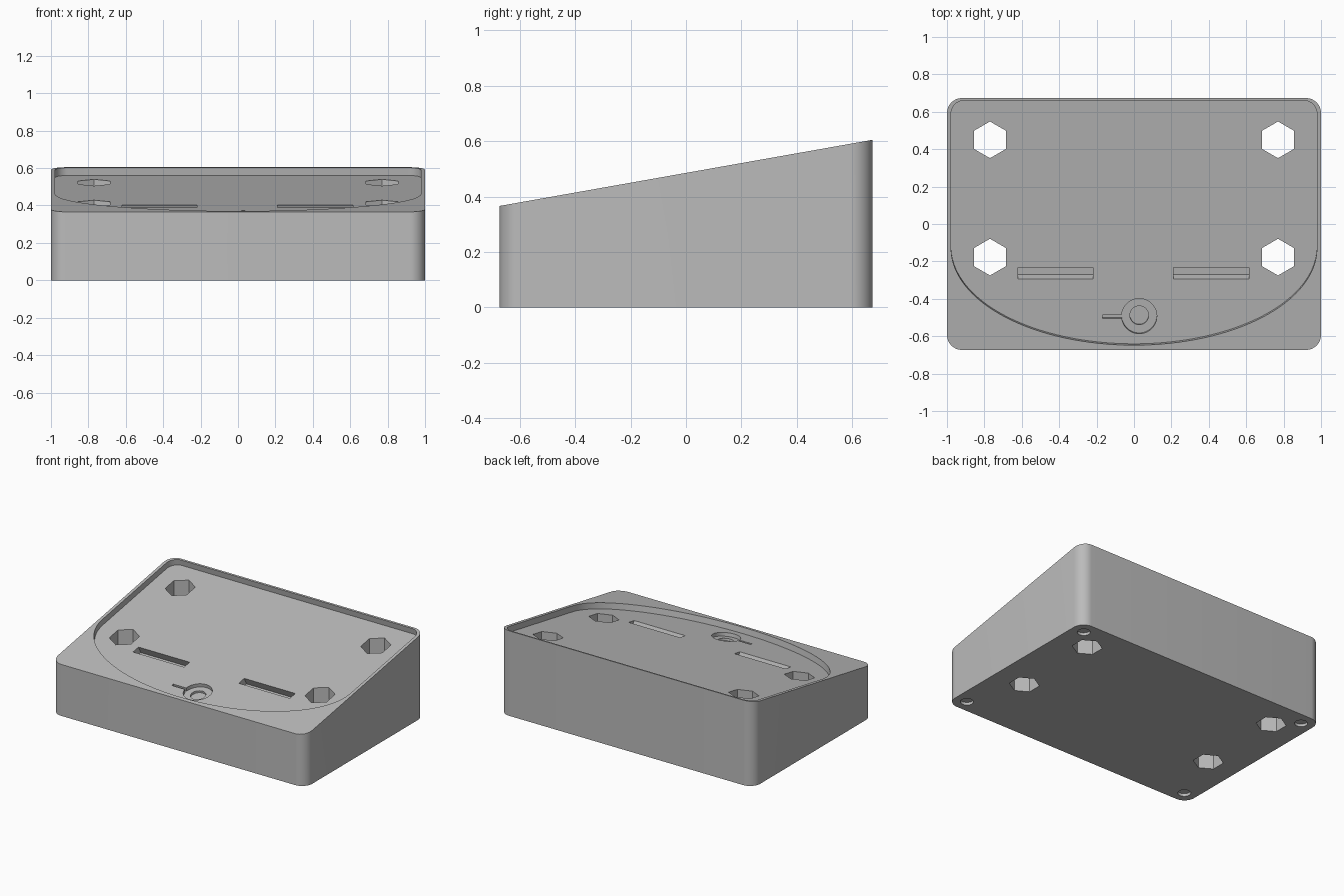
import bpy
import bmesh
from math import sin, cos, tan, pi, radians
from mathutils import Vector

old = bpy.data.objects.get("Cube")
if old:
    bpy.data.objects.remove(old, do_unlink=True)

HX, HY = 1.0, 0.673
TILT = radians(10.05)
NORMAL = Vector((0, -sin(TILT), cos(TILT)))
DEPTH = 0.042

grey = bpy.data.materials.new("plain grey")
grey.use_nodes = True
colour = (0.5, 0.5, 0.5, 1)
grey.diffuse_color = colour
grey.node_tree.nodes["Principled BSDF"].inputs["Base Color"].default_value = colour


def slope(y):
    return 0.366 + (y + HY) * tan(TILT)


def on_slope(points, sink=0.0):
    return [Vector((x, y, slope(y))) - NORMAL * sink for x, y in points]


def arc(cx, cy, rx, ry, start, end, n):
    return [(cx + rx * cos(radians(start + (end - start) * i / n)),
             cy + ry * sin(radians(start + (end - start) * i / n))) for i in range(n + 1)]


def circle(cx, cy, r, n, turn=0):
    return arc(cx, cy, r, r, turn, turn + 360, n)[:-1]


def box(x0, x1, y0, y1):
    return [(x0, y0), (x1, y0), (x1, y1), (x0, y1)]


def prism(name, lower, upper):
    """Solid between two matching rings of points."""
    bm = bmesh.new()
    a = [bm.verts.new(p) for p in lower]
    b = [bm.verts.new(p) for p in upper]
    bm.faces.new(a[::-1])
    bm.faces.new(b)
    for i in range(len(a)):
        j = (i + 1) % len(a)
        bm.faces.new((a[i], a[j], b[j], b[i]))
    bmesh.ops.recalc_face_normals(bm, faces=bm.faces)
    mesh = bpy.data.meshes.new(name)
    bm.to_mesh(mesh)
    bm.free()
    mesh.materials.append(grey)
    obj = bpy.data.objects.new(name, mesh)
    bpy.context.collection.objects.link(obj)
    return obj


def upright(name, points, z0, z1):
    return prism(name, [(x, y, z0) for x, y in points], [(x, y, z1) for x, y in points])


def sunk(name, points, bottom, top):
    """Pocket cutter square to the sloping top."""
    return prism(name, on_slope(points, bottom), on_slope(points, top))


# Wedge body with rounded upright corners
R = 0.08
outline = []
for cx, cy, start in ((1, 1, 0), (-1, 1, 90), (-1, -1, 180), (1, -1, 270)):
    outline += arc(cx * (HX - R), cy * (HY - R), R, R, start, start + 90, 12)
body = prism("wedge_body", [(x, y, 0) for x, y in outline], on_slope(outline))

# Tray recess: rounded at the back, half ellipse at the front
IX, BACK, r = 0.978, 0.66, 0.07
tray = arc(IX - r, BACK - r, r, r, 0, 90, 10) + arc(r - IX, BACK - r, r, r, 90, 180, 10)
tray += arc(0, -0.13, IX, 0.518, 180, 360, 64)
cutters = [sunk("tray_cutter", tray, DEPTH, -0.2)]

# Hexagonal through holes and round foot sockets
for sx in (-1, 1):
    for y in (0.45, -0.177):
        cutters.append(upright("hex_cutter", circle(sx * 0.77, y, 0.098, 6, 30), -0.1, 1))
    for sy in (-1, 1):
        cutters.append(upright("foot_cutter", circle(sx * 0.91, sy * 0.583, 0.042, 32), -0.1, 0.02))

# Two leaning slots in the tray floor
LEAN = Vector((0, -sin(radians(27)), cos(radians(27))))
for x0 in (-0.62, 0.212):
    mouth = on_slope(box(x0, x0 + 0.402, -0.302, -0.24), DEPTH)
    cutters.append(prism("slot_cutter", [p - LEAN * 0.055 for p in mouth],
                         [p + LEAN * 0.03 for p in mouth]))

# Round puck seat with its deeper centre and cable channel
cutters.append(sunk("seat_cutter", circle(0.028, -0.5, 0.094, 48), DEPTH + 0.025, 0))
cutters.append(sunk("centre_cutter", circle(0.028, -0.5, 0.05, 40), DEPTH + 0.04, 0.01))
cutters.append(sunk("channel_cutter", box(-0.168, -0.03, -0.512, -0.495), DEPTH + 0.024, 0.005))

for c in cutters:
    mod = body.modifiers.new(c.name, "BOOLEAN")
    mod.operation = "DIFFERENCE"
    mod.solver = "EXACT"
    mod.object = c

# Bake the cuts, then drop the cutters
bpy.context.view_layer.update()
graph = bpy.context.evaluated_depsgraph_get()
result = bpy.data.meshes.new_from_object(body.evaluated_get(graph))
body.modifiers.clear()
body.data = result
for c in cutters:
    bpy.data.objects.remove(c, do_unlink=True)

bpy.ops.object.select_all(action="DESELECT")
body.select_set(True)
bpy.context.view_layer.objects.active = body
bpy.ops.object.shade_smooth_by_angle(angle=radians(30))
